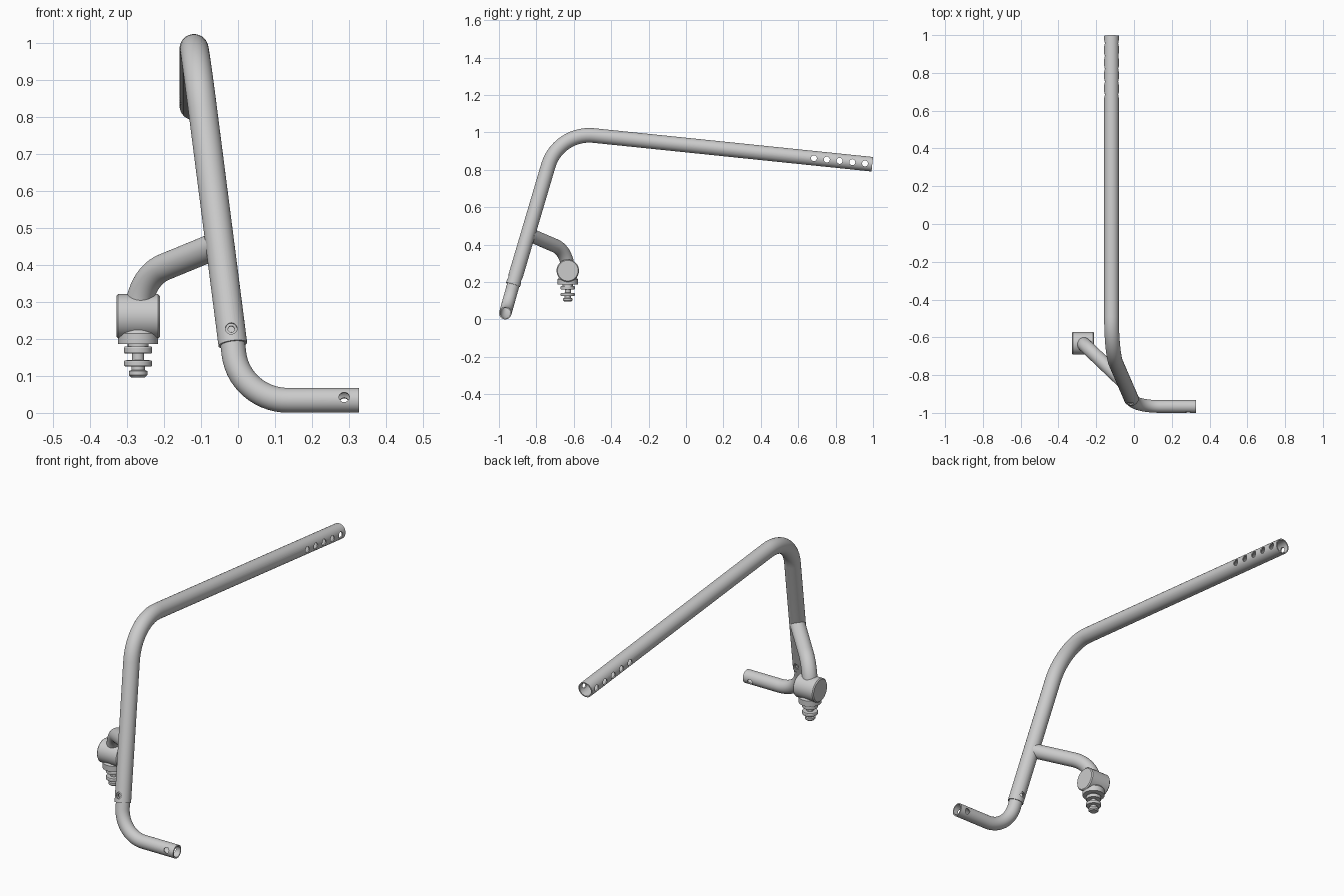
import bpy, bmesh, math
from mathutils import Vector, Matrix

if "Cube" in bpy.data.objects:
    bpy.data.objects.remove(bpy.data.objects["Cube"])

V = Vector
SEG = 40


def fillet(a, corner, b, t, n=14):
    """Path a -> b with the corner rounded, t = tangent length."""
    a, c, b = V(a), V(corner), V(b)
    u, w = (a - c).normalized(), (b - c).normalized()
    half = u.angle(w) / 2
    r = t * math.tan(half)
    centre = c + (u + w).normalized() * (t / math.cos(half))
    start = c + u * t - centre
    axis = (-u).cross(w).normalized()
    turn = math.pi - 2 * half
    arc = [centre + Matrix.Rotation(turn * i / n, 3, axis) @ start for i in range(n + 1)]
    return [a] + arc + [b]


def finish(name, bm):
    bmesh.ops.recalc_face_normals(bm, faces=bm.faces)
    me = bpy.data.meshes.new(name)
    bm.to_mesh(me)
    bm.free()
    ob = bpy.data.objects.new(name, me)
    bpy.context.collection.objects.link(ob)
    return ob


def smooth(ob):
    bpy.ops.object.select_all(action='DESELECT')
    ob.select_set(True)
    bpy.context.view_layer.objects.active = ob
    bpy.ops.object.shade_smooth_by_angle(angle=math.radians(30))


def tube(name, path, r, inner=None):
    """Sweep a round section along the path; hollow when inner is given."""
    bm = bmesh.new()
    n = len(path)
    tans = [(path[min(i + 1, n - 1)] - path[max(i - 1, 0)]).normalized() for i in range(n)]
    # the bend ends keep the straight direction
    tans[1], tans[-2] = tans[0], tans[-1]
    side = tans[0].orthogonal().normalized()
    shells = [[] for _ in ([r, inner] if inner else [r])]
    for i, p in enumerate(path):
        if i:
            side = tans[i - 1].rotation_difference(tans[i]) @ side
        up = tans[i].cross(side)
        for shell, rad in zip(shells, (r, inner)):
            shell.append([bm.verts.new(p + rad * (side * math.cos(k * math.tau / SEG) +
                                                  up * math.sin(k * math.tau / SEG)))
                          for k in range(SEG)])

    def bridge(a, b):
        for k in range(SEG):
            j = (k + 1) % SEG
            bm.faces.new((a[k], a[j], b[j], b[k]))
    for shell in shells:
        for a, b in zip(shell, shell[1:]):
            bridge(a, b)
    for end in (0, -1):
        if inner:
            bridge(shells[0][end], shells[1][end])
        else:
            bm.faces.new(shells[0][end])
    return finish(name, bm)


def lathe(name, profile, origin, axis='Z'):
    """Spin (radius, height) pairs; flat caps close both ends."""
    bm = bmesh.new()
    rings = [[bm.verts.new((r * math.cos(k * math.tau / SEG), r * math.sin(k * math.tau / SEG), h))
              for k in range(SEG)] for r, h in profile]
    for a, b in zip(rings, rings[1:]):
        for k in range(SEG):
            j = (k + 1) % SEG
            bm.faces.new((a[k], a[j], b[j], b[k]))
    bm.faces.new(rings[0])
    bm.faces.new(rings[-1])
    if axis == 'X':
        bmesh.ops.rotate(bm, verts=bm.verts, matrix=Matrix.Rotation(math.pi / 2, 3, 'Y'))
    bmesh.ops.translate(bm, verts=bm.verts, vec=origin)
    ob = finish(name, bm)
    smooth(ob)
    return ob


def drill(ob, holes):
    """Cut round through holes: (centre, direction, radius)."""
    bm = bmesh.new()
    for c, d, r in holes:
        m = Matrix.Translation(c) @ V(d).to_track_quat('Z', 'Y').to_matrix().to_4x4()
        bmesh.ops.create_cone(bm, cap_ends=True, segments=24, radius1=r, radius2=r,
                              depth=0.2, matrix=m)
    cutter = finish("hole_cutter", bm)
    cutter.hide_render = True
    mod = ob.modifiers.new("holes", 'BOOLEAN')
    mod.object, mod.operation, mod.solver = cutter, 'DIFFERENCE', 'EXACT'
    bpy.context.view_layer.objects.active = ob
    bpy.ops.object.modifier_apply(modifier=mod.name)
    bpy.data.objects.remove(cutter, do_unlink=True)


# Key points shared by the tubes
leg_foot = V((-0.014, -0.925, 0.185))
top_corner = V((-0.119, -0.683, 1.003))
bar_end = V((-0.119, 0.996, 0.83))
low_corner = V((0.005, -0.966, 0.034))
leg_dir = (top_corner - leg_foot).normalized()
cross = V((0, -1, 0.284))            # drilling direction across the leg
pin = leg_foot.lerp(top_corner, 0.04)

# Main bent tube with five adjustment holes and the joint hole
main = tube("main_tube", fillet(leg_foot, top_corner, bar_end, 0.19), 0.039, 0.033)
holes = [(V((-0.119, y, 0.83 + 0.103 * (0.996 - y))), (1, 0, 0), 0.016)
         for y in (0.684, 0.753, 0.821, 0.889, 0.957)]
drill(main, holes + [(pin, cross, 0.016)])
smooth(main)

# Lower bent tube, sleeved into the main tube
lower = tube("lower_tube", fillet(leg_foot + leg_dir * 0.12, low_corner,
                                  (0.327, -0.966, 0.034), 0.13), 0.0335, 0.027)
drill(lower, [(V((0.287, -0.966, 0.034)), cross, 0.014), (pin, cross, 0.009)])
smooth(lower)

# Side arm bending down into the clamp
clamp = V((-0.27, -0.632, 0.261))
arm = tube("side_arm", fillet((-0.056, -0.836, 0.453), (clamp.x, clamp.y, 0.365), clamp, 0.1), 0.0365)
smooth(arm)

# Clamp barrel with chamfered rims, and the round boss under it
lathe("clamp_barrel", [(0.055, -0.059), (0.060, -0.054), (0.060, 0.054), (0.055, 0.059)], clamp, 'X')
lathe("clamp_boss", [(0.054, 0.186), (0.054, 0.215), (0.042, 0.232), (0.042, 0.26)],
      (clamp.x, clamp.y, 0))

# Stud with two washers and an end nut
lathe("stud", [(0.019, 0.096), (0.025, 0.102), (0.025, 0.113), (0.018, 0.116), (0.018, 0.125),
               (0.036, 0.126), (0.038, 0.129), (0.038, 0.139), (0.036, 0.142), (0.016, 0.143),
               (0.016, 0.160), (0.036, 0.161), (0.038, 0.164), (0.038, 0.176), (0.036, 0.179),
               (0.028, 0.180), (0.028, 0.190)], (clamp.x, clamp.y, 0))
